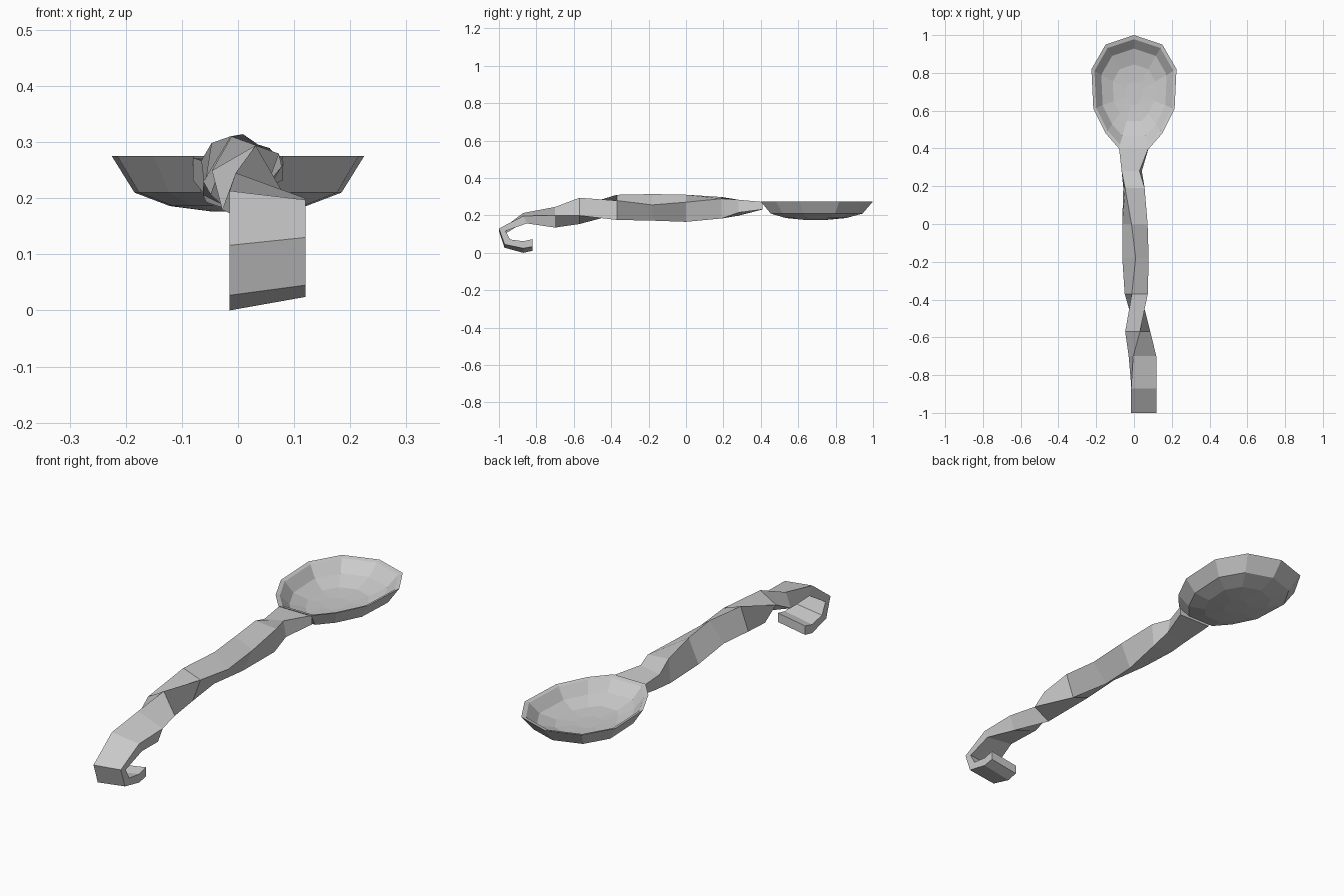
import bpy
import bmesh
from math import sin, cos, radians

if "Cube" in bpy.data.objects:
    bpy.data.objects.remove(bpy.data.objects["Cube"], do_unlink=True)

metal = bpy.data.materials.new("dull_grey_metal")
metal.use_nodes = True
colour = (0.6, 0.6, 0.6, 1)
metal.diffuse_color = colour
metal.node_tree.nodes["Principled BSDF"].inputs["Base Color"].default_value = colour


def loft(name, rings):
    """Skin a list of equal rings and cap both ends."""
    bm = bmesh.new()
    loops = [[bm.verts.new(p) for p in ring] for ring in rings]
    count = len(loops[0])
    for a, b in zip(loops, loops[1:]):
        for i in range(count):
            j = (i + 1) % count
            bm.faces.new((a[i], a[j], b[j], b[i]))
    bm.faces.new(loops[0])
    bm.faces.new(loops[-1])
    bmesh.ops.recalc_face_normals(bm, faces=bm.faces)
    mesh = bpy.data.meshes.new(name)
    bm.to_mesh(mesh)
    bm.free()
    mesh.materials.append(metal)
    obj = bpy.data.objects.new(name, mesh)
    bpy.context.collection.objects.link(obj)
    return obj


# Bowl: one egg-shaped outline, scaled and lowered for inside and outside
half = [(0.15, 0.95), (0.225, 0.82), (0.215, 0.61), (0.15, 0.48), (0.08, 0.4)]
outline = [(0, 1)] + half + [(-x, y) for x, y in reversed(half)]
middle = 0.69


def bowl_ring(scale, z):
    return [(x * scale, middle + (y - middle) * scale, z) for x, y in outline]


levels = [(0.2, 0.194), (0.5, 0.2), (0.77, 0.225), (0.93, 0.27), (1, 0.275),
          (0.82, 0.21), (0.54, 0.186), (0.2, 0.176)]
loft("spoon_bowl", [bowl_ring(s, z) for s, z in levels])

# Hook: outer and inner (y, z) points from the tip round to the handle, and tilt
hook = [((-0.82, 0.022), (-0.82, 0.062), 0.011),
        ((-0.87, 0.012), (-0.87, 0.05), 0.012),
        ((-0.97, 0.036), (-0.94, 0.062), 0.009),
        ((-1, 0.123), (-0.965, 0.11), 0.007),
        ((-0.87, 0.205), (-0.85, 0.165), -0.008)]
left, right = -0.015, 0.12
rings = []
for (oy, oz), (iy, iz), tilt in hook:
    rings.append([(left, oy, oz - tilt), (right, oy, oz + tilt),
                  (right, iy, iz + tilt), (left, iy, iz - tilt)])

# Twisted handle: y, centre x, centre z, half width, half thickness, roll
stations = [(-0.7, 0.045, 0.19, 0.065, 0.035, 20),
            (-0.57, 0.02, 0.224, 0.055, 0.045, 60),
            (-0.37, 0.012, 0.243, 0.055, 0.045, 110),
            (-0.18, 0.008, 0.243, 0.055, 0.045, 130),
            (0, 0.005, 0.238, 0.058, 0.047, 115),
            (0.19, 0, 0.241, 0.053, 0.052, 95),
            (0.28, -0.012, 0.241, 0.035, 0.048, 80),
            (0.41, 0, 0.252, 0.02, 0.08, 90)]
for y, cx, cz, w, t, roll in stations:
    c, s = cos(radians(roll)), sin(radians(roll))
    corners = ((-w, t), (w, t), (w, -t), (-w, -t))
    rings.append([(cx + u * c + v * s, y, cz - u * s + v * c) for u, v in corners])
loft("twisted_handle", rings)
